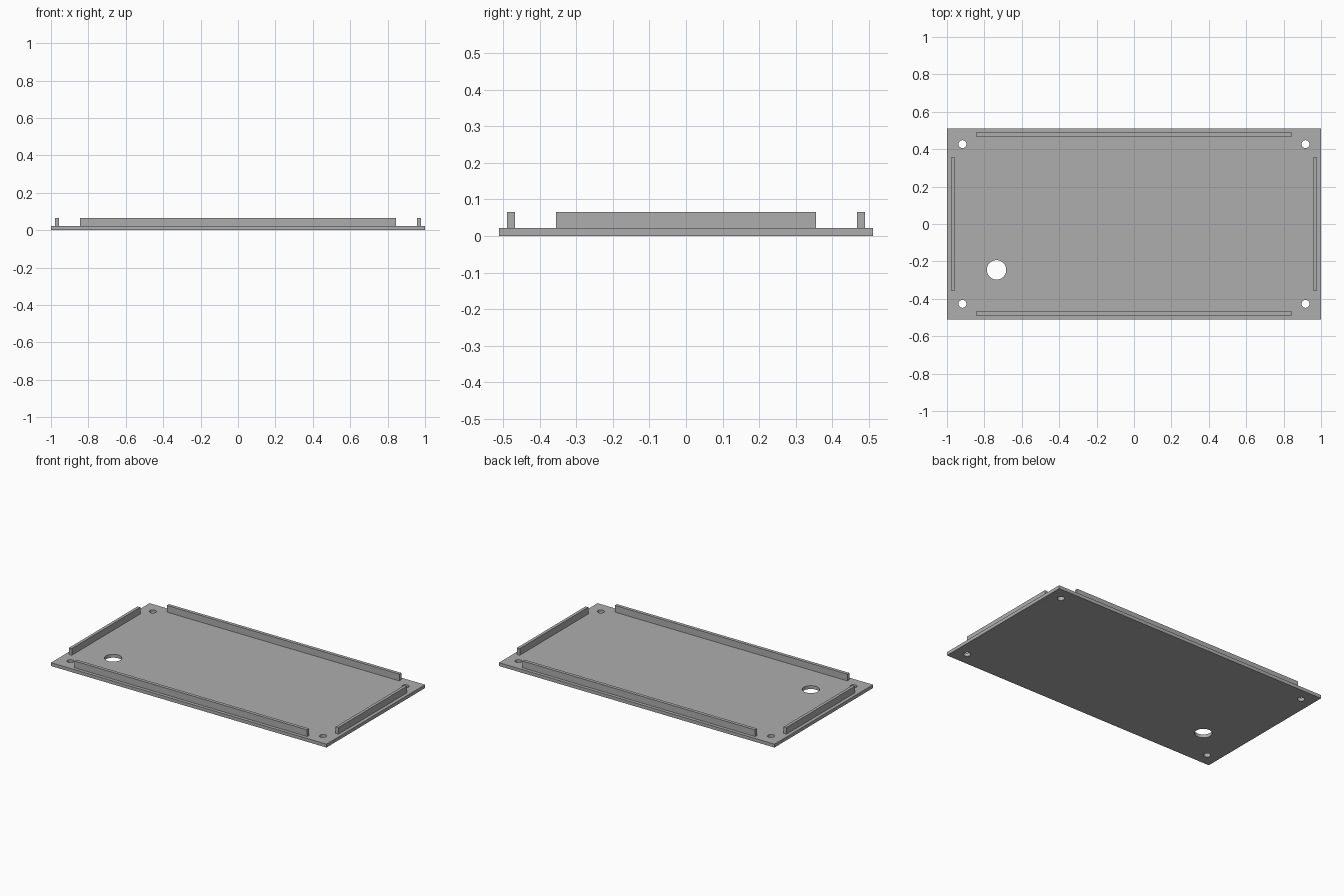
import bpy
from mathutils import Matrix, Vector

cube = bpy.data.objects.get("Cube")
if cube:
    bpy.data.objects.remove(cube, do_unlink=True)

THICK, TOP = 0.022, 0.066

grey = bpy.data.materials.new("plain grey")
grey.use_nodes = True
colour = (0.42, 0.42, 0.42, 1)
grey.diffuse_color = colour
grey.node_tree.nodes["Principled BSDF"].inputs["Base Color"].default_value = colour


def box(name, x, y, z0, z1, sx, sy):
    """Axis-aligned box centred on x, y with its size baked into the mesh."""
    bpy.ops.mesh.primitive_cube_add(size=1)
    ob = bpy.context.object
    ob.name = name
    ob.data.transform(Matrix.Diagonal(Vector((sx, sy, z1 - z0, 1))))
    ob.location = (x, y, (z0 + z1) / 2)
    ob.data.materials.append(grey)
    return ob


def drill(target, x, y, radius):
    """Cut a round through hole, then remove the cutter."""
    bpy.ops.mesh.primitive_cylinder_add(vertices=48, radius=radius, depth=0.2,
                                        location=(x, y, 0))
    cutter = bpy.context.object
    cutter.hide_render = True
    cutter.data.materials.append(grey)
    mod = target.modifiers.new("hole", "BOOLEAN")
    mod.operation, mod.solver, mod.object = "DIFFERENCE", "EXACT", cutter
    bpy.context.view_layer.objects.active = target
    bpy.ops.object.modifier_apply(modifier=mod.name)
    bpy.data.objects.remove(cutter, do_unlink=True)


# Base plate with four screw holes and one cable hole
plate = box("base_plate", 0, 0, 0, THICK, 2, 1.022)
for sx in (-1, 1):
    for sy in (-1, 1):
        drill(plate, sx * 0.917, sy * 0.427, 0.021)
drill(plate, -0.735, -0.245, 0.052)

# Raised locating rails along each edge
for side, s in (("front", -1), ("back", 1)):
    box(side + "_rail", 0, s * 0.478, THICK, TOP, 1.688, 0.022)
for side, s in (("right", -1), ("left", 1)):
    box(side + "_rail", s * 0.968, 0, THICK, TOP, 0.02, 0.71)

# Smooth hole walls, crisp edges
bpy.ops.object.select_all(action="DESELECT")
plate.select_set(True)
bpy.context.view_layer.objects.active = plate
bpy.ops.object.shade_smooth_by_angle()
